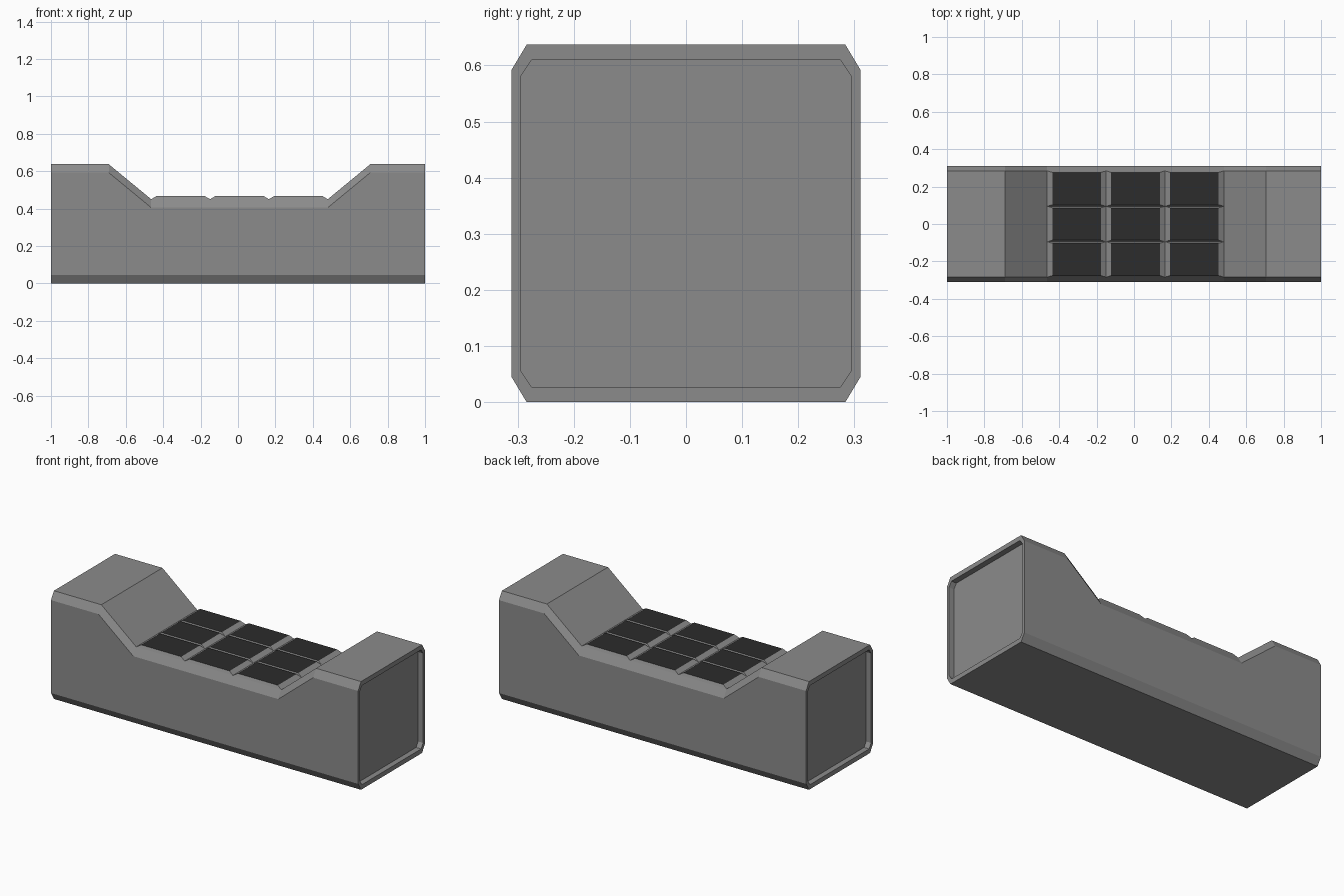
import bpy, bmesh

if "Cube" in bpy.data.objects:
    bpy.data.objects.remove(bpy.data.objects["Cube"])


def make_material(name, v):
    m = bpy.data.materials.new(name)
    m.diffuse_color = (v, v, v, 1)
    m.use_nodes = True
    m.node_tree.nodes["Principled BSDF"].inputs["Base Color"].default_value = m.diffuse_color
    return m


grey = make_material("mid grey", 0.26)
dark = make_material("dark charcoal", 0.025)

HALF_W, CH_Y, CH_Z = 0.311, 0.027, 0.045
TOP, FLOOR, CX = 0.637, 0.45, 0.008


def section(x, top, inset_y=0.0, inset_z=0.0):
    """Chamfered rectangle in the y-z plane."""
    w, b, t = HALF_W - inset_y, inset_z, top - inset_z
    cy, cz = (CH_Y, CH_Z) if not inset_y else (0.019, 0.028)
    return [(x, -w, b + cz), (x, -w + cy, b), (x, w - cy, b), (x, w, b + cz),
            (x, w, t - cz), (x, w - cy, t), (x, -w + cy, t), (x, -w, t - cz)]


def loft(bm, loops):
    rings = [[bm.verts.new(p) for p in loop] for loop in loops]
    for a, b in zip(rings, rings[1:]):
        n = len(a)
        for i in range(n):
            bm.faces.new((a[i], a[(i + 1) % n], b[(i + 1) % n], b[i]))
    return rings


def finish(bm, name, materials):
    bmesh.ops.recalc_face_normals(bm, faces=bm.faces)
    mesh = bpy.data.meshes.new(name)
    bm.to_mesh(mesh)
    bm.free()
    for m in materials:
        mesh.materials.append(m)
    obj = bpy.data.objects.new(name, mesh)
    bpy.context.collection.objects.link(obj)
    return obj


# Housing: chamfered section lofted along x, with a dip and recessed ends
bm = bmesh.new()
loops = [section(-0.967, TOP, 0.017, 0.027), section(-1, TOP, 0.017, 0.027)]
for x, z in ((-1, TOP), (CX - 0.699, TOP), (CX - 0.472, FLOOR),
             (CX + 0.472, FLOOR), (CX + 0.699, TOP), (1, TOP)):
    loops.append(section(x, z))
loops += [section(1, TOP, 0.017, 0.027), section(0.967, TOP, 0.017, 0.027)]
rings = loft(bm, loops)
bm.faces.new(rings[0])
bm.faces.new(rings[-1])
finish(bm, "housing", [grey])

# Panels: 3 x 3 bevelled pads in the dip, dark on top with grey flanks
PX, PY = 0.944 / 3, (HALF_W - CH_Y) * 2 / 3
for i in range(3):
    for j in range(3):
        cx, cy = CX + (i - 1) * PX, (j - 1) * PY
        bm = bmesh.new()

        def rect(hx, hy, z):
            return [(cx + sx * hx, cy + sy * hy, z)
                    for sx, sy in ((-1, -1), (1, -1), (1, 1), (-1, 1))]

        rings = loft(bm, [rect(PX / 2, PY / 2, FLOOR),
                          rect(PX / 2 - 0.027, PY / 2 - 0.008, FLOOR + 0.016)])
        bm.faces.new(rings[1]).material_index = 1
        for f in bm.faces:
            f.normal_update()
            if f.normal.dot(f.calc_center_median()
                            - sum((v.co for v in rings[0]), f.normal * 0) / 4) < 0:
                f.normal_flip()
        mesh_obj = finish(bm, f"pad_{i}_{j}", [grey, dark])
